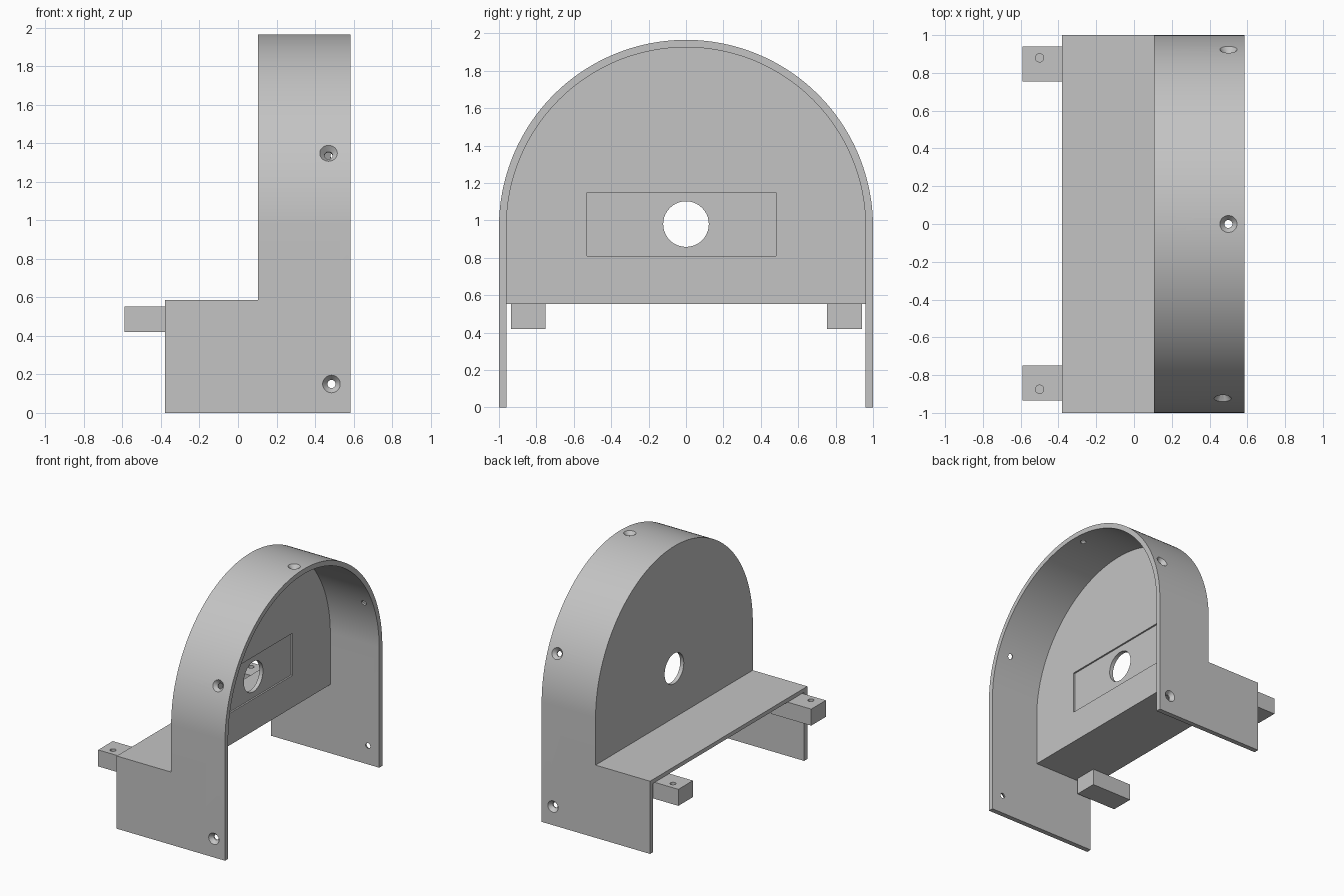
import bpy, bmesh, math
from mathutils import Matrix, Vector

cube = bpy.data.objects.get("Cube")
if cube:
    bpy.data.objects.remove(cube, do_unlink=True)

grey = bpy.data.materials.new("plain grey")
grey.use_nodes = True
grey.diffuse_color = (0.55, 0.55, 0.55, 1)
grey.node_tree.nodes["Principled BSDF"].inputs["Base Color"].default_value = (0.55, 0.55, 0.55, 1)

ARCH_Z = 0.965                   # height of the arch centre
X_BACK, X_WALL, X_FRONT = -0.38, 0.105, 0.585
SHELL, WALL, SHELF = 0.04, 0.045, 0.032
SHELF_TOP = 0.585


def finish(name, bm):
    bmesh.ops.recalc_face_normals(bm, faces=bm.faces[:])
    mesh = bpy.data.meshes.new(name)
    bm.to_mesh(mesh)
    bm.free()
    mesh.materials.append(grey)
    ob = bpy.data.objects.new(name, mesh)
    bpy.context.collection.objects.link(ob)
    return ob


def box(name, lo, hi):
    bm = bmesh.new()
    lo, hi = Vector(lo), Vector(hi)
    size = Matrix.Diagonal((*(hi - lo), 1))
    bmesh.ops.create_cube(bm, size=1, matrix=Matrix.Translation((lo + hi) / 2) @ size)
    return finish(name, bm)


def arch(name, radius, z0, x0, x1, steps=96):
    """Round-topped slab lying across x."""
    pts = [(radius, z0)]
    for i in range(steps + 1):
        a = math.pi * i / steps
        pts.append((radius * math.cos(a), ARCH_Z + radius * math.sin(a)))
    pts.append((-radius, z0))
    bm = bmesh.new()
    face = bm.faces.new([bm.verts.new((x0, y, z)) for y, z in pts])
    out = bmesh.ops.extrude_face_region(bm, geom=[face])
    moved = [v for v in out["geom"] if isinstance(v, bmesh.types.BMVert)]
    bmesh.ops.translate(bm, vec=(x1 - x0, 0, 0), verts=moved)
    return finish(name, bm)


def cone(name, centre, axis, r0, r1, depth):
    """Cylinder or cone centred on a point, r1 towards the axis direction."""
    bm = bmesh.new()
    turn = Vector(axis).to_track_quat("Z", "Y").to_matrix().to_4x4()
    bmesh.ops.create_cone(bm, cap_ends=True, segments=40, radius1=r0, radius2=r1,
                          depth=depth, matrix=Matrix.Translation(centre) @ turn)
    return finish(name, bm)


def combine(target, other, operation):
    mod = target.modifiers.new("join", "BOOLEAN")
    mod.operation, mod.solver, mod.object = operation, "EXACT", other
    graph = bpy.context.evaluated_depsgraph_get()
    mesh = bpy.data.meshes.new_from_object(target.evaluated_get(graph))
    target.modifiers.clear()
    target.data = mesh
    bpy.data.objects.remove(other, do_unlink=True)


def screw_hole(target, x, y, z, axis):
    """Countersunk hole; the point lies on the outer surface."""
    p, n = Vector((x, y, z)), Vector(axis)
    combine(target, cone("drill", p, n, 0.021, 0.021, 0.2), "DIFFERENCE")
    # flared mouth, carried a little beyond the surface
    combine(target, cone("sink", p - n * 0.005, n, 0.021, 0.062, 0.05), "DIFFERENCE")


# Arched cover with stepped base, hollowed from the open side and below
housing = arch("housing", 1.0, 0, X_WALL, X_FRONT)
combine(housing, box("base", (X_BACK, -1, 0), (0.3, 1, SHELF_TOP)), "UNION")
inner = 1.0 - SHELL
combine(housing, arch("cavity", inner, -0.2, X_WALL + WALL, 0.8), "DIFFERENCE")
combine(housing, box("under_shelf", (-0.6, -inner, -0.2), (0.4, inner, SHELF_TOP - SHELF)),
        "DIFFERENCE")

# Shallow rectangular pocket and shaft hole in the wall
combine(housing, box("pocket", (X_WALL + WALL - 0.013, -0.53, 0.81), (0.3, 0.48, 1.15)),
        "DIFFERENCE")
combine(housing, cone("shaft", (0.12, 0, 0.98), (1, 0, 0), 0.122, 0.122, 0.3), "DIFFERENCE")

# Screw holes: two low on the sides, three around the arch
for side in (-1, 1):
    screw_hole(housing, 0.485, side, 0.15, (0, side, 0))
for degrees, x in ((22.5, 0.5), (90, 0.5), (157.5, 0.47)):
    a = math.radians(degrees)
    c, s = math.cos(a), math.sin(a)
    screw_hole(housing, x, c, ARCH_Z + s, (0, c, s))

# Mounting lugs under the shelf, each with a blind hole on top
lugs = []
for name, y0, y1, hole_y in (("front_lug", -0.935, -0.75, -0.875),
                             ("back_lug", 0.755, 0.94, 0.88)):
    lug = box(name, (-0.59, y0, 0.42), (-0.23, y1, SHELF_TOP - SHELF))
    combine(lug, cone("pilot", (-0.5, hole_y, 0.56), (0, 0, 1), 0.022, 0.022, 0.2), "DIFFERENCE")
    lugs.append(lug)

# Smooth curves, crisp edges
for ob in [housing] + lugs:
    bpy.ops.object.select_all(action="DESELECT")
    ob.select_set(True)
    bpy.context.view_layer.objects.active = ob
    bpy.ops.object.shade_smooth_by_angle(angle=math.radians(25))
